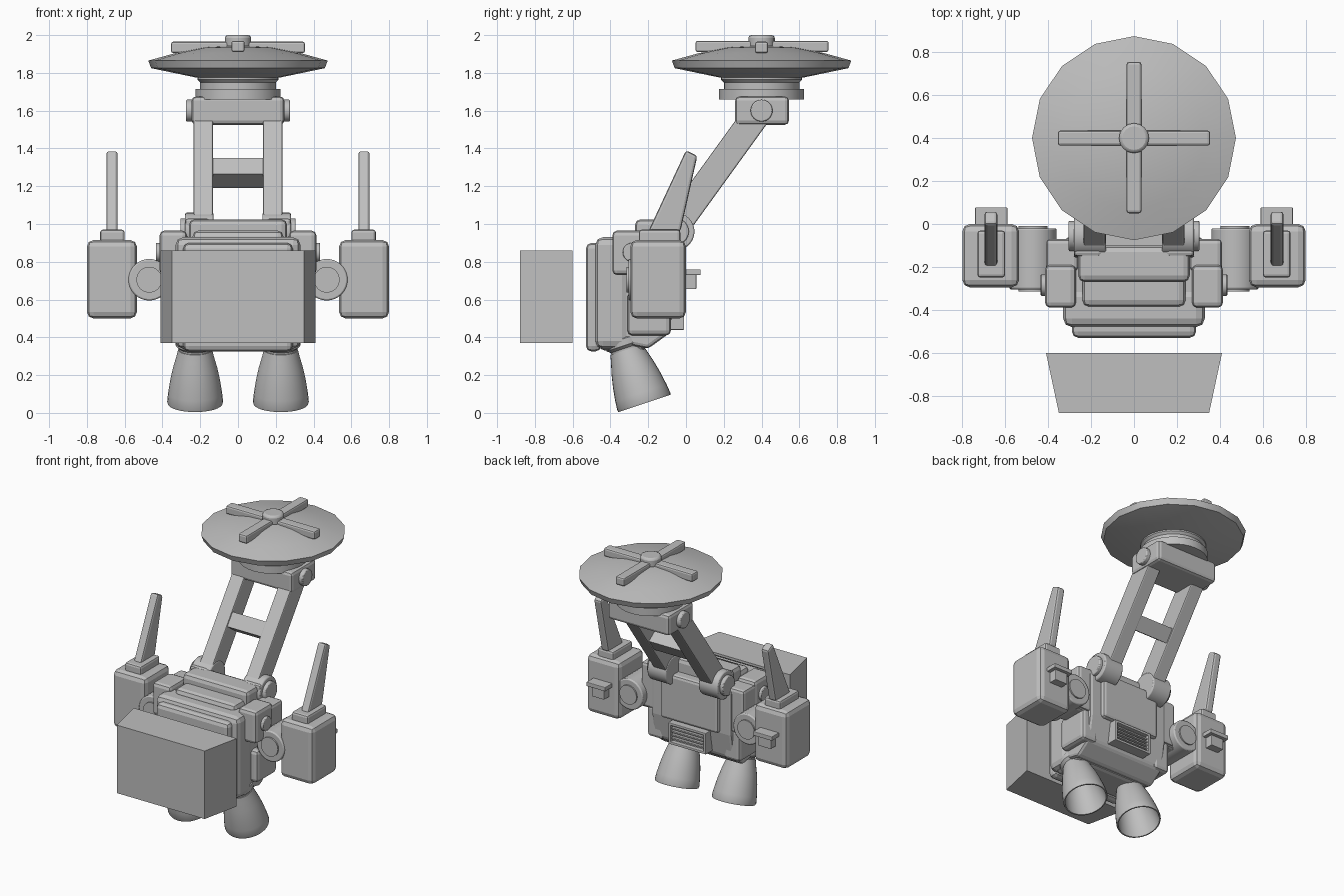
import bpy, bmesh, math
from mathutils import Vector

cube = bpy.data.objects.get("Cube")
if cube:
    bpy.data.objects.remove(cube, do_unlink=True)

GREY = (0.52, 0.52, 0.52, 1)
metal = bpy.data.materials.new("plain grey")
metal.use_nodes = True
metal.diffuse_color = GREY
metal.node_tree.nodes["Principled BSDF"].inputs["Base Color"].default_value = GREY


def finish(name, bm, bevel=0, mirror=False, smooth=False):
    """Turn a bmesh in world coordinates into an object."""
    bmesh.ops.remove_doubles(bm, verts=bm.verts, dist=1e-5)
    bmesh.ops.recalc_face_normals(bm, faces=bm.faces)
    mesh = bpy.data.meshes.new(name)
    bm.to_mesh(mesh)
    bm.free()
    obj = bpy.data.objects.new(name, mesh)
    bpy.context.collection.objects.link(obj)
    mesh.materials.append(metal)
    if smooth:
        bpy.ops.object.select_all(action='DESELECT')
        obj.select_set(True)
        bpy.context.view_layer.objects.active = obj
        bpy.ops.object.shade_smooth_by_angle(angle=math.radians(35))
    if bevel:
        mod = obj.modifiers.new("edges", 'BEVEL')
        mod.width = bevel
        mod.segments = 2
        mod.limit_method = 'ANGLE'
        mod.angle_limit = math.radians(40)
    if mirror:
        mod = obj.modifiers.new("other side", 'MIRROR')
        mod.use_mirror_merge = False
    return obj


def loft(name, ring_a, ring_b, **kw):
    """Solid between two matching rings of points."""
    bm = bmesh.new()
    a = [bm.verts.new(p) for p in ring_a]
    b = [bm.verts.new(p) for p in ring_b]
    bm.faces.new(a)
    bm.faces.new(b)
    for i in range(len(a)):
        j = (i + 1) % len(a)
        bm.faces.new((a[i], a[j], b[j], b[i]))
    return finish(name, bm, **kw)


def side_profile(name, x, yz, **kw):
    """Extrude a (y, z) outline along x."""
    return loft(name, [(x[0], *p) for p in yz], [(x[1], *p) for p in yz], **kw)


def box(name, x, y, z, bevel=0.015, **kw):
    outline = [(y[0], z[0]), (y[1], z[0]), (y[1], z[1]), (y[0], z[1])]
    return side_profile(name, x, outline, bevel=bevel, **kw)


def lathe(name, profile, origin=(0, 0, 0), axis=(0, 0, 1), sides=32, **kw):
    """Spin (radius, height) points around an axis."""
    turn = Vector(axis).to_track_quat('Z', 'Y')
    bm = bmesh.new()
    rings = []
    for r, h in profile:
        angles = [math.tau * i / sides for i in range(sides)]
        rings.append([bm.verts.new(Vector(origin) + turn @ Vector(
            (r * math.cos(t), r * math.sin(t), h))) for t in angles])
    for low, high in zip(rings, rings[1:]):
        for i in range(sides):
            j = (i + 1) % sides
            bm.faces.new((low[i], low[j], high[j], high[i]))
    return finish(name, bm, smooth=True, **kw)


def rod(name, origin, axis, r, length, **kw):
    return lathe(name, [(0, 0), (r, 0), (r, length), (0, length)], origin, axis, **kw)


# Front block, narrower towards the front
trapezoid = [(-0.41, -0.6), (0.41, -0.6), (0.35, -0.88), (-0.35, -0.88)]
loft("front_block", [(*p, 0.37) for p in trapezoid], [(*p, 0.86) for p in trapezoid])

# Layered torso
side_profile("torso_core", (-0.32, 0.32),
             [(-0.4, 0.38), (-0.2, 0.34), (-0.09, 0.42), (-0.06, 0.6),
              (-0.06, 0.92), (-0.4, 0.92)], bevel=0.02)
box("torso_top", (-0.26, 0.26), (-0.27, -0.1), (0.85, 1.025), 0.03)
box("torso_step", (-0.24, 0.24), (-0.385, -0.2), (0.85, 0.965), 0.03)
box("chest", (-0.33, 0.33), (-0.48, -0.3), (0.34, 0.93), 0.04)
box("chest_plate", (-0.29, 0.29), (-0.53, -0.45), (0.325, 0.9), 0.03)
box("back_panel", (-0.23, 0.23), (-0.12, -0.03), (0.6, 0.93), 0.02)
box("torso_underside", (-0.3, 0.3), (-0.46, -0.21), (0.33, 0.5), 0.03)

# Rear vent with slats
box("vent_floor", (-0.14, 0.14), (-0.1, -0.04), (0.45, 0.58), 0)
for z in (0.44, 0.575):
    box("vent_rim", (-0.15, 0.15), (-0.1, -0.01), (z, z + 0.018), 0.004)
box("vent_side", (0.13, 0.15), (-0.1, -0.01), (0.44, 0.59), 0.004, mirror=True)
for i in range(4):
    z = 0.475 + i * 0.024
    box("vent_slat", (-0.14, 0.14), (-0.08, -0.02), (z, z + 0.01), 0)

# Shoulders, hips and side joints
box("shoulder", (0.27, 0.415), (-0.39, -0.19), (0.73, 0.965), 0.025, mirror=True)
box("rear_shoulder", (0.26, 0.41), (-0.22, -0.07), (0.62, 0.94), 0.02, mirror=True)
rod("shoulder_bolt", (0.4, -0.285, 0.85), (1, 0, 0), 0.05, 0.035, bevel=0.005, mirror=True)
box("hip", (0.24, 0.37), (-0.31, -0.08), (0.41, 0.64), 0.025, mirror=True)
box("joint_mount", (0.33, 0.45), (-0.27, -0.08), (0.61, 0.79), 0.02, mirror=True)
rod("joint_drum", (0.47, -0.305, 0.705), (0, 1, 0), 0.11, 0.285, bevel=0.008, mirror=True)
rod("joint_cap", (0.47, -0.315, 0.705), (0, 1, 0), 0.068, 0.305, mirror=True)

# Side pods with caps, fins and rear catches
box("pod", (0.535, 0.8), (-0.295, 0), (0.5, 0.915), 0.035, mirror=True)
box("pod_cap", (0.6, 0.73), (-0.25, -0.03), (0.9, 0.97), 0.015, mirror=True)
side_profile("pod_fin", (0.637, 0.697),
             [(-0.2, 0.96), (-0.03, 0.96), (0.06, 1.36), (0, 1.39)],
             bevel=0.014, mirror=True)
box("pod_catch", (0.615, 0.715), (-0.02, 0.055), (0.655, 0.74), 0.004, mirror=True)
box("pod_catch_lip", (0.59, 0.74), (-0.02, 0.078), (0.73, 0.76), 0.004, mirror=True)

# Tilted bell nozzles, hollow underneath
tilt = (0, -0.316, 0.949)
base = (0.227, -0.22, 0.05)
bell = [(0, 0.3), (0.09, 0.3), (0.1, 0.26), (0.117, 0.2), (0.132, 0.13), (0.143, 0.06),
        (0.148, 0.01), (0.145, 0), (0.137, 0), (0.13, 0.06), (0.115, 0.14), (0.08, 0.24), (0, 0.25)]
lathe("nozzle_bell", bell, base, tilt, mirror=True)
collar = [(0, 0.27), (0.085, 0.27), (0.085, 0.31), (0.103, 0.325), (0.103, 0.36),
          (0.078, 0.38), (0.078, 0.41), (0.09, 0.43), (0.09, 0.47), (0, 0.47)]
lathe("nozzle_collar", collar, base, tilt, mirror=True)

# Hinges and leaning twin arms
rod("arm_hinge", (0.13, -0.055, 0.96), (1, 0, 0), 0.1, 0.15, bevel=0.008, mirror=True)
rod("hinge_cap", (0.27, -0.055, 0.96), (1, 0, 0), 0.07, 0.035, bevel=0.006, mirror=True)
box("hinge_block", (0.15, 0.28), (-0.15, -0.04), (0.87, 1.03), 0.015, mirror=True)
along = Vector((0, 0.586, 0.81))
across = Vector((0, -0.81, 0.586))


def leaning_bar(name, x, start, end, half, **kw):
    corners = [start - across * half, end - across * half,
               end + across * half, start + across * half]
    return side_profile(name, x, [(c.y, c.z) for c in corners], **kw)


foot = Vector((0, -0.07, 0.965))
leaning_bar("arm", (0.133, 0.235), foot, foot + along * 0.76, 0.073, bevel=0.008, mirror=True)
middle = Vector((0, 0.15, 1.27))
leaning_bar("arm_crossbar", (-0.15, 0.15), middle - along * 0.052, middle + along * 0.052, 0.064)

# Head bracket and swivel
hub = (0, 0.4, 0)
box("head_bracket", (-0.245, 0.245), (0.26, 0.545), (1.525, 1.675), 0.022)
rod("bracket_bolt", (0.23, 0.4, 1.6), (1, 0, 0), 0.058, 0.045, bevel=0.006, mirror=True)
lathe("swivel", [(0, 1.66), (0.225, 1.66), (0.225, 1.715), (0.2, 1.715), (0.2, 1.75),
                 (0.215, 1.765), (0.215, 1.8), (0, 1.8)], hub)

# Sixteen-sided dish with a cross on top
lathe("dish", [(0, 1.775), (0.22, 1.775), (0.46, 1.825), (0.475, 1.865), (0.33, 1.905),
               (0.18, 1.935), (0, 1.945)], hub, sides=16)
box("cross_bar_wide", (-0.355, 0.355), (0.365, 0.435), (1.905, 1.965), 0.012)
box("cross_bar_long", (-0.035, 0.035), (0.05, 0.755), (1.91, 1.97), 0.012)
rod("cross_hub", (0, 0.4, 1.93), (0, 0, 1), 0.07, 0.07, sides=16, bevel=0.015)
